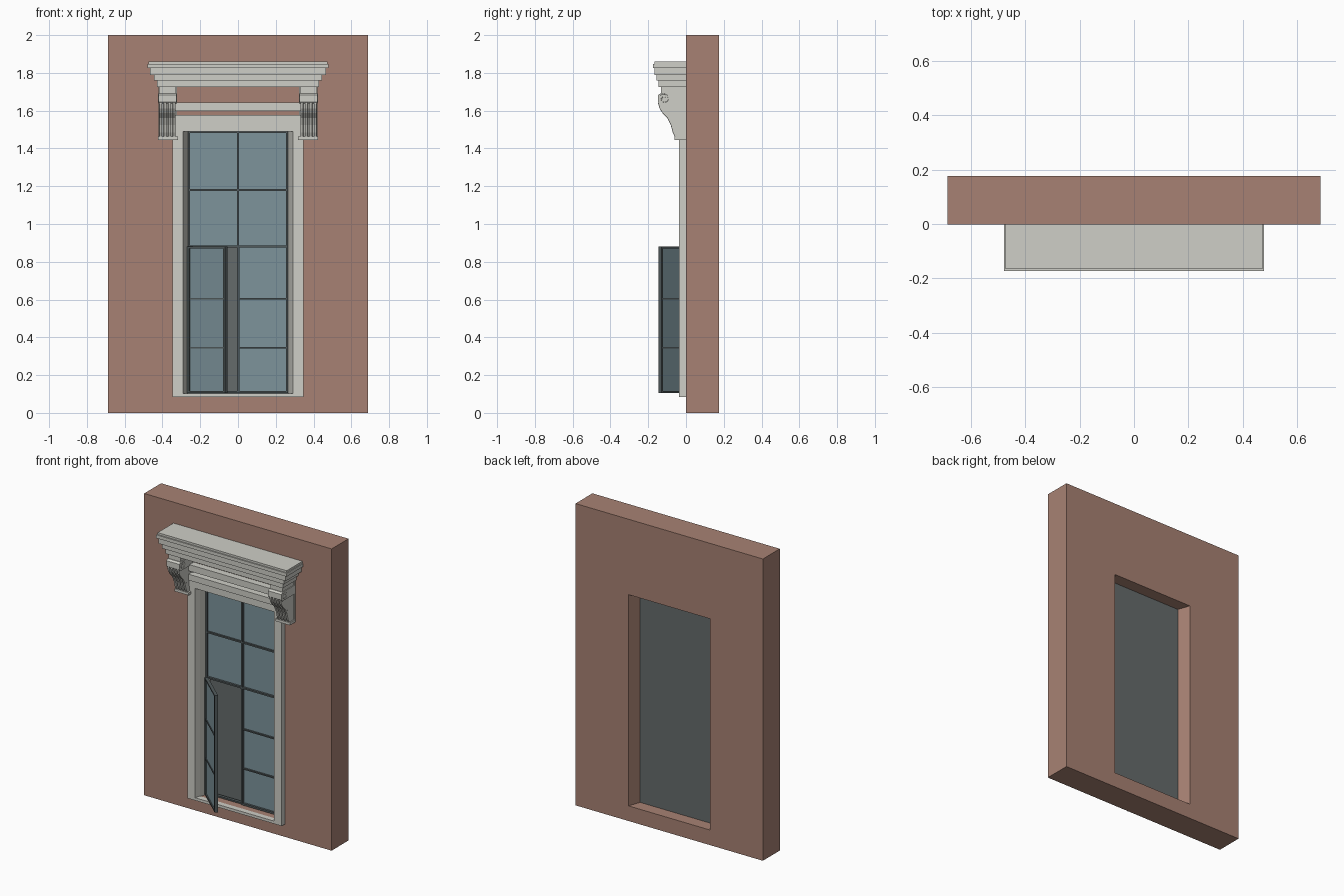
import bpy, bmesh, math
from mathutils import Matrix

if "Cube" in bpy.data.objects:
    bpy.data.objects.remove(bpy.data.objects["Cube"], do_unlink=True)


def material(name, r, g, b):
    m = bpy.data.materials.new(name)
    m.use_nodes = True
    m.diffuse_color = (r, g, b, 1)
    m.node_tree.nodes["Principled BSDF"].inputs["Base Color"].default_value = (r, g, b, 1)
    return m


WALL = material("terracotta wall", .39, .222, .172)
STONE = material("pale stone", .62, .62, .57)
GLASS = material("blue grey glass", .205, .295, .33)
FRAME = material("dark frame", .085, .105, .108)
BACK = material("dark grey backing", .13, .148, .148)


def finish(name, bm, mat, mirror=False):
    bmesh.ops.recalc_face_normals(bm, faces=bm.faces)
    mesh = bpy.data.meshes.new(name)
    bm.to_mesh(mesh)
    bm.free()
    mesh.materials.append(mat)
    ob = bpy.data.objects.new(name, mesh)
    bpy.context.collection.objects.link(ob)
    if mirror:
        ob.modifiers.new("mirror", "MIRROR")
    return ob


def box(name, x, y, z, mat, mirror=False):
    bm = bmesh.new()
    bmesh.ops.create_cube(bm, size=1)
    for v in bm.verts:
        v.co = [r[0] if c < 0 else r[1] for c, r in zip(v.co, (x, y, z))]
    return finish(name, bm, mat, mirror)


def prism(name, outline, span, mat, axis="x"):
    """Outline of (y, z) points extruded along x, or (x, y) points along z; mirrored."""
    bm = bmesh.new()
    loops = [[bm.verts.new((s, p, q) if axis == "x" else (p, q, s)) for p, q in outline]
             for s in span]
    for loop in loops:
        bm.faces.new(loop)
    for i in range(len(outline)):
        bm.faces.new((loops[0][i - 1], loops[0][i], loops[1][i], loops[1][i - 1]))
    return finish(name, bm, mat, True)


def ring(name, outer, inner, y, mat, taper=0):
    """Rectangular frame; rectangles are (x0, x1, z0, z1)."""
    def corners(r, depth):
        return [bm.verts.new((r[i], depth, r[k])) for i, k in ((0, 2), (1, 2), (1, 3), (0, 3))]
    bm = bmesh.new()
    rear = (inner[0] + taper, inner[1] - taper, inner[2], inner[3])
    loops = [corners(outer, y[0]), corners(inner, y[0]), corners(rear, y[1]), corners(outer, y[1])]
    for a, b in zip(loops, loops[1:] + loops[:1]):
        for i in range(4):
            j = (i + 1) % 4
            bm.faces.new((a[i], a[j], b[j], b[i]))
    return finish(name, bm, mat)


# Wall with opening, stone surround and splayed jambs on both sides of the window
ring("wall", (-.687, .687, 0, 2), (-.299, .299, .1, 1.5), (-.001, .176), WALL)
ring("stone_surround", (-.346, .346, .085, 1.5), (-.29, .29, .103, 1.49), (-.036, 0), STONE, .012)
prism("front_jamb", [(.278, 0), (.299, 0), (.299, .09), (.265, .09), (.265, .05)],
      (.1, 1.5), STONE, "z")
prism("rear_jamb", [(.299, .176), (.299, .09), (.268, .09)], (.1, 1.5), WALL, "z")

# Backing behind the window
box("window_backing", (-.28, .28), (.088, .095), (.1, 1.5), BACK)

# Fixed glazing and bars
W, LOW, MID, TOP = .266, .105, .88, 1.49
RAILS = (.345, .605)
box("upper_glass", (-W, W), (.052, .057), (MID, TOP), GLASS)
box("lower_left_glass", (0, W), (.052, .057), (LOW, MID), GLASS)
ring("upper_window_frame", (-W, W, MID - .005, TOP),
     (-W + .011, W - .011, MID + .005, TOP - .008), (.038, .065), FRAME)
ring("lower_window_frame", (-.006, W, LOW, MID),
     (.008, W - .011, LOW + .012, MID - .005), (.038, .065), FRAME)
box("upper_mullion", (-.006, .006), (.038, .06), (MID, TOP), FRAME)
box("upper_rail", (-W, W), (.04, .06), (1.175, 1.185), FRAME)
for z in RAILS:
    box("lower_rail", (0, W), (.04, .06), (z - .004, z + .004), FRAME)
box("casement_sill_bar", (-W, 0), (.045, .065), (LOW, LOW + .01), FRAME)

# Open casement, built closed from its hinge and swung outwards
L = .268
sash = [ring("open_sash_frame", (0, L, LOW, MID),
             (.013, L - .013, LOW + .011, MID - .01), (-.01, .01), FRAME),
        box("open_sash_glass", (.01, L - .01), (-.003, .003), (LOW + .01, MID - .01), GLASS)]
for z in RAILS:
    sash.append(box("open_sash_rail", (.01, L - .01), (-.008, .008), (z - .004, z + .004), FRAME))
swing = Matrix.Translation((-.262, .042, 0)) @ Matrix.Rotation(math.radians(-42), 4, "Z")
for ob in sash:
    ob.matrix_world = swing

# Lintel mouldings above the window
box("lintel_lower_fascia", (-.335, .335), (-.038, 0), (1.497, 1.537), STONE)
box("lintel_upper_fascia", (-.335, .335), (-.045, 0), (1.537, 1.577), STONE)
box("frieze_band", (-.335, .335), (-.045, 0), (1.599, 1.642), STONE)

# Stepped cornice
for half, depth, z0, z1 in ((.43, .145, 1.725, 1.76), (.446, .157, 1.76, 1.79),
                            (.466, .166, 1.79, 1.826), (.478, .174, 1.826, 1.848),
                            (.473, .166, 1.848, 1.861)):
    box("cornice_step", (-half, half), (-depth, 0), (z0, z1), STONE)

# Scrolled brackets, mirrored to both sides
X0, X1 = .331, .417
front = [(-.148, 1.64), (-.14, 1.612), (-.125, 1.588), (-.098, 1.56),
         (-.081, 1.525), (-.07, 1.485), (-.058, 1.46)]
body = [(0, 1.46), (0, 1.69), (-.115, 1.69)] + [(y + .014, z) for y, z in front]
prism("bracket_body", body, (X0, X1), STONE)
rib = [(-.1, 1.66), (-.135, 1.66)] + front + [(y + .018, z) for y, z in reversed(front)]
COUNT, RIB = 4, .015
for i in range(COUNT):
    x = X0 + i * (X1 - X0 - RIB) / (COUNT - 1)
    bevel = prism("bracket_rib", rib, (x, x + RIB), STONE).modifiers.new("rounding", "BEVEL")
    bevel.width = .004
    bevel.segments = 2
prism("bracket_neck", [(0, 1.725), (-.132, 1.725), (-.132, 1.69), (0, 1.69)], (X0, X1), STONE)
prism("bracket_head", [(0, 1.692), (-.136, 1.692), (-.148, 1.682), (-.148, 1.645),
                       (-.138, 1.634), (0, 1.634)], (X0 - .006, X1 + .005), STONE)
box("bracket_back_plate", (X0 - .008, X1 + .005), (-.012, 0), (1.45, 1.725), STONE, True)
box("bracket_foot", (.318, .424), (-.062, 0), (1.446, 1.463), STONE, True)

# Raised spirals on the bracket cheeks
for side in (X0 - .006, X1 + .005):
    curve = bpy.data.curves.new("bracket_scroll", "CURVE")
    curve.dimensions = "3D"
    curve.bevel_depth = .002
    curve.bevel_resolution = 1
    curve.use_fill_caps = True
    steps = 30
    line = curve.splines.new("POLY")
    line.points.add(steps)
    for i, p in enumerate(line.points):
        t = i / steps
        a, r = math.pi * (.2 + 2.6 * t), .028 - .02 * t
        p.co = (side, -.116 - r * math.cos(a), 1.663 + r * math.sin(a), 1)
    curve.materials.append(STONE)
    ob = bpy.data.objects.new("bracket_scroll", curve)
    bpy.context.collection.objects.link(ob)
    ob.modifiers.new("mirror", "MIRROR")
